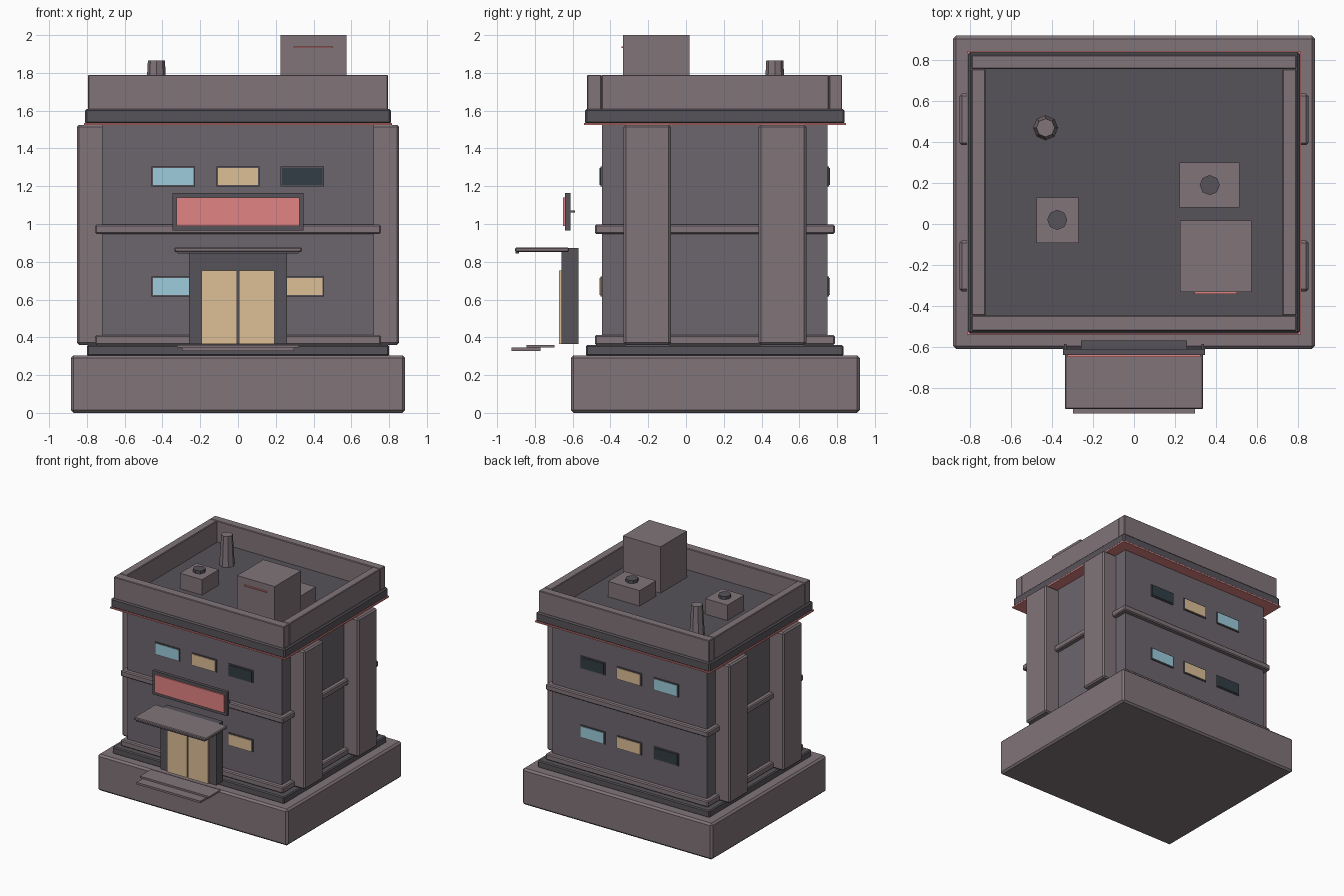
import bpy, bmesh
from mathutils import Matrix

if "Cube" in bpy.data.objects:
    bpy.data.objects.remove(bpy.data.objects["Cube"])


def mat(name, r, g, b):
    m = bpy.data.materials.new(name)
    lin = [(c / 255) ** 2.2 for c in (r, g, b)]
    m.diffuse_color = (*lin, 1)
    m.use_nodes = True
    m.node_tree.nodes["Principled BSDF"].inputs["Base Color"].default_value = m.diffuse_color
    return m


TRIM = mat("trim_stone", 128, 116, 121)
WALL = mat("wall_stone", 108, 102, 109)
DARK = mat("dark_stone", 88, 84, 90)
RED = mat("red_accent", 224, 130, 130)
BLUE = mat("blue_glass", 155, 203, 218)
TAN = mat("warm_glass", 220, 190, 150)
NIGHT = mat("dark_glass", 52, 64, 70)


def finish(name, bm, material, bevel=0):
    me = bpy.data.meshes.new(name)
    bm.to_mesh(me)
    bm.free()
    me.materials.append(material)
    ob = bpy.data.objects.new(name, me)
    bpy.context.collection.objects.link(ob)
    if bevel:
        mod = ob.modifiers.new("edge_bevel", 'BEVEL')
        mod.width = bevel
        mod.segments = 1
    return ob


def box(name, x, y, z, material, bevel=0):
    """Box from (min, max) ranges on each axis."""
    bm = bmesh.new()
    bmesh.ops.create_cube(bm, size=1)
    for v in bm.verts:
        for i, (a, b) in enumerate((x, y, z)):
            v.co[i] = (a + b) / 2 + v.co[i] * (b - a)
    return finish(name, bm, material, bevel)


def cone(name, x, y, z, r1, r2, material):
    bm = bmesh.new()
    bmesh.ops.create_cone(bm, cap_ends=True, segments=8, radius1=r1, radius2=r2,
                          depth=z[1] - z[0],
                          matrix=Matrix.Translation((x, y, (z[0] + z[1]) / 2)))
    return finish(name, bm, material)


def sym(a):
    return (-a, a)


# Base, plinth and main body
box("base", sym(0.885), (-0.61, 0.92), (0, 0.305), TRIM, 0.015)
box("plinth", sym(0.80), (-0.53, 0.833), (0.30, 0.36), DARK, 0.008)
box("body", sym(0.72), (-0.445, 0.75), (0.355, 1.53), WALL)

# Horizontal bands around the body
for name, z in (("foot_band", (0.36, 0.412)), ("middle_band", (0.947, 0.997))):
    box(name, sym(0.757), (-0.483, 0.788), z, TRIM, 0.008)

# Side pilasters
for s in (-1, 1):
    for y in ((-0.33, -0.08), (0.385, 0.637)):
        box("pilaster", sorted((s * 0.70, s * 0.853)), y, (0.36, 1.525), TRIM, 0.012)

# Cornice with red underline; its top is the roof deck
box("cornice_light_strip", sym(0.815), (-0.54, 0.846), (1.525, 1.535), RED)
box("cornice", sym(0.81), (-0.535, 0.84), (1.53, 1.61), DARK, 0.01)

# Parapet walls
for y in ((-0.523, -0.447), (0.757, 0.827)):
    box("parapet_long", sym(0.793), y, (1.605, 1.79), TRIM, 0.005)
for s in (-1, 1):
    box("parapet_side", sorted((s * 0.725, s * 0.793)), (-0.448, 0.758),
        (1.605, 1.79), TRIM, 0.005)

# Windows: frame and glass, colours listed from -x to +x
rows = {
    ("front", 1.252): (BLUE, TAN, NIGHT),
    ("front", 0.67): (BLUE, NIGHT, TAN),
    ("back", 1.252): (BLUE, TAN, NIGHT),
    ("back", 0.67): (NIGHT, TAN, BLUE),
}
for (side, z), glass in rows.items():
    wall, s = (-0.445, -1) if side == "front" else (0.75, 1)
    for x, g in zip((-0.343, 0, 0.34), glass):
        box(side + "_window_frame", (x - 0.115, x + 0.115),
            sorted((wall - s * 0.01, wall + s * 0.008)), (z - 0.053, z + 0.053), DARK)
        box(side + "_window_glass", (x - 0.107, x + 0.107),
            sorted((wall, wall + s * 0.012)), (z - 0.045, z + 0.045), g)

# Entrance: portal, double doors, canopy and steps
box("door_portal", sym(0.26), (-0.66, -0.57), (0.365, 0.873), DARK)
for s in (-1, 1):
    box("door_leaf", sorted((s * 0.006, s * 0.192)), (-0.672, -0.655),
        (0.365, 0.755), TAN)
box("canopy", sym(0.338), (-0.905, -0.62), (0.852, 0.875), TRIM, 0.006)
box("canopy_lip", sym(0.32), (-0.902, -0.885), (0.845, 0.856), DARK)
box("upper_step", sym(0.323), (-0.845, -0.695), (0.345, 0.36), TRIM)
box("lower_step", sym(0.297), (-0.925, -0.77), (0.328, 0.345), TRIM)

# Sign board with blank red panel and brackets
box("sign_board", sym(0.347), (-0.64, -0.612), (0.965, 1.165), DARK)
box("sign_panel", sym(0.325), (-0.65, -0.635), (0.99, 1.14), RED)
for s in (-1, 1):
    box("sign_bracket", sorted((s * 0.331, s * 0.343)), (-0.615, -0.587),
        (1.06, 1.072), DARK)

# Rooftop stair house with red stripe
box("stair_house", (0.225, 0.575), (-0.333, 0.018), (1.605, 2.0), TRIM)
box("stair_house_stripe", (0.295, 0.503), (-0.342, -0.33), (1.932, 1.941), RED)

# Rooftop vent units with fan caps, and chimney
for x, y, fx, fy in (((0.222, 0.515), (0.08, 0.30), 0.37, 0.19),
                     ((-0.477, -0.27), (-0.092, 0.13), -0.375, 0.02)):
    box("vent_unit", x, y, (1.605, 1.74), TRIM)
    cone("vent_fan", fx, fy, (1.735, 1.765), 0.049, 0.049, DARK)
cone("chimney", -0.432, 0.47, (1.605, 1.865), 0.06, 0.045, TRIM)
